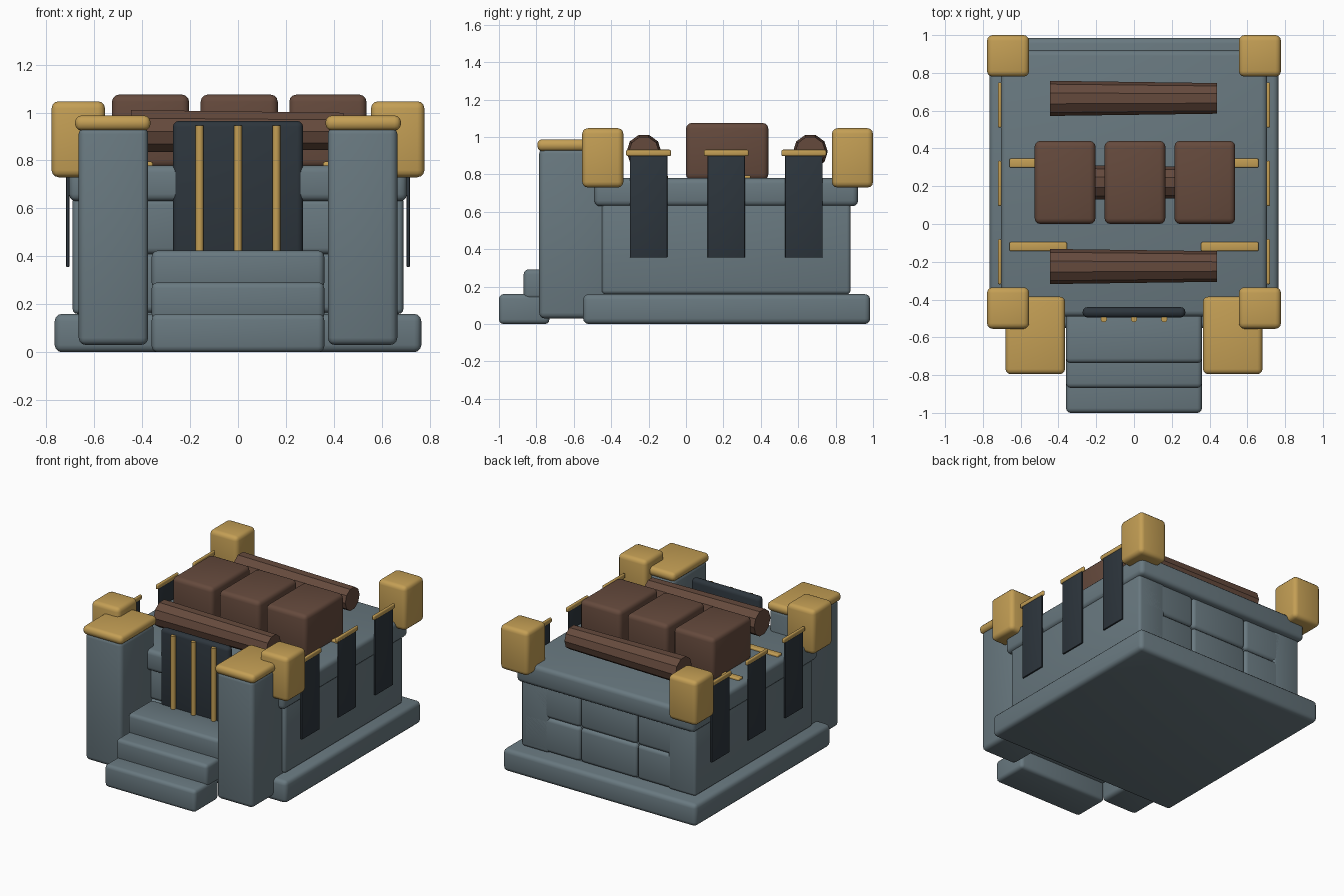
import bpy
import math

cube = bpy.data.objects.get("Cube")
if cube:
    bpy.data.objects.remove(cube, do_unlink=True)


def material(name, rgb):
    m = bpy.data.materials.new(name)
    m.use_nodes = True
    colour = (*rgb, 1)
    m.diffuse_color = colour
    m.node_tree.nodes["Principled BSDF"].inputs["Base Color"].default_value = colour
    return m


STONE = material("slate stone", (0.14, 0.19, 0.215))
GOLD = material("gold", (0.55, 0.345, 0.09))
CLOTH = material("dark cloth", (0.026, 0.036, 0.046))
WOOD = material("brown wood", (0.13, 0.068, 0.046))


def box(name, x, y, z, mat, bevel=0.02):
    """Rounded box from (min, max) pairs."""
    spans = (x, y, z)
    bpy.ops.mesh.primitive_cube_add(size=1, location=[(a + b) / 2 for a, b in spans])
    ob = bpy.context.object
    ob.name = name
    ob.scale = [b - a for a, b in spans]
    bpy.ops.object.transform_apply(location=False, rotation=False, scale=True)
    ob.data.materials.append(mat)
    if bevel:
        mod = ob.modifiers.new("rounded edges", 'BEVEL')
        mod.width = bevel
        mod.segments = 3
        bpy.ops.object.modifier_apply(modifier=mod.name)
        bpy.ops.object.shade_smooth_by_angle(angle=math.radians(35))
    return ob


def pair(name, x, y, z, mat, bevel=0.02):
    """The same box on both sides of the model."""
    box(name + "_left", x, y, z, mat, bevel)
    box(name + "_right", (-x[1], -x[0]), y, z, mat, bevel)


def rod(name, centre, r1, r2, length, axis, mat, sides, smooth=False):
    turn = {'X': (0, math.pi / 2, 0), 'Y': (math.pi / 2, 0, 0), 'Z': (0, 0, 0)}[axis]
    bpy.ops.mesh.primitive_cone_add(vertices=sides, radius1=r1, radius2=r2,
                                    depth=length, location=centre, rotation=turn)
    ob = bpy.context.object
    ob.name = name
    ob.data.materials.append(mat)
    if smooth:
        bpy.ops.object.shade_smooth_by_angle(angle=math.radians(40))


# Plinth, wall core and roof slab
box("plinth", (-0.765, 0.765), (-0.55, 0.985), (0, 0.16), STONE, 0.03)
box("wall_core", (-0.66, 0.66), (-0.42, 0.85), (0.15, 0.65), STONE, 0)
box("roof_slab", (-0.705, 0.705), (-0.49, 0.92), (0.63, 0.78), STONE, 0.03)

# Solid side walls with brick courses at the front and back
pair("side_wall", (0.47, 0.69), (-0.45, 0.88), (0.16, 0.65), STONE, 0.02)
for side, y in (("front", (-0.45, -0.3)), ("back", (0.73, 0.88))):
    for row, z in (("lower", (0.165, 0.41)), ("upper", (0.41, 0.64))):
        for i in range(3):
            x = (i - 1) * 0.45
            box(f"{side}_{row}_brick_{i + 1}", (x - 0.224, x + 0.224), y, z, STONE, 0.025)

# Entrance steps
for i in range(3):
    front = -1 + 0.132 * i
    box(f"step_{i + 1}", (-0.36, 0.36), (front, max(front + 0.27, -0.52 if i == 2 else -1)),
        (max(0, 0.132 * i), 0.16 + 0.132 * i), STONE, 0.025)

# Gate pillars with caps, and corner blocks
pair("pillar", (0.375, 0.665), (-0.785, -0.4), (0.03, 0.94), STONE, 0.03)
pair("pillar_cap", (0.365, 0.68), (-0.795, -0.385), (0.925, 0.988), GOLD, 0.027)
pair("front_corner_block", (0.555, 0.778), (-0.555, -0.335), (0.73, 1.047), GOLD, 0.03)
pair("back_corner_block", (0.555, 0.778), (0.78, 1.0), (0.73, 1.047), GOLD, 0.03)

# Door with gold bars
door = box("door", (-0.272, 0.272), (-0.495, -0.44), (0.36, 0.965), CLOTH, 0.025)
for i in range(3):
    rod(f"door_bar_{i + 1}", ((i - 1) * 0.16, -0.503, 0.67), 0.017, 0.017, 0.55,
        'Z', GOLD, 12, True)

# Hanging banners and their rods
for i in range(3):
    y = -0.2 + 0.415 * i
    pair(f"banner_{i + 1}", (0.704, 0.717), (y - 0.1, y + 0.1), (0.355, 0.915), CLOTH, 0.004)
    pair(f"banner_rod_{i + 1}", (0.701, 0.721), (y - 0.12, y + 0.12), (0.898, 0.932), GOLD, 0.009)

# Roof inlays
for name, y in (("front", -0.12), ("back", 0.322)):
    pair(name + "_inlay", (0.355, 0.66), (y - 0.024, y + 0.024), (0.765, 0.795), GOLD, 0.008)

# Crates and tapered logs on the roof
for i in range(3):
    x = 0.005 + (i - 1) * 0.37
    box(f"crate_{i + 1}", (x - 0.161, x + 0.161), (0, 0.44), (0.77, 1.075), WOOD, 0.03)
for i, y in enumerate((-0.225, 0.22, 0.665)):
    rod(f"log_{i + 1}", (-0.003, y, 0.922), 0.093, 0.081, 0.886, 'X', WOOD, 10)
